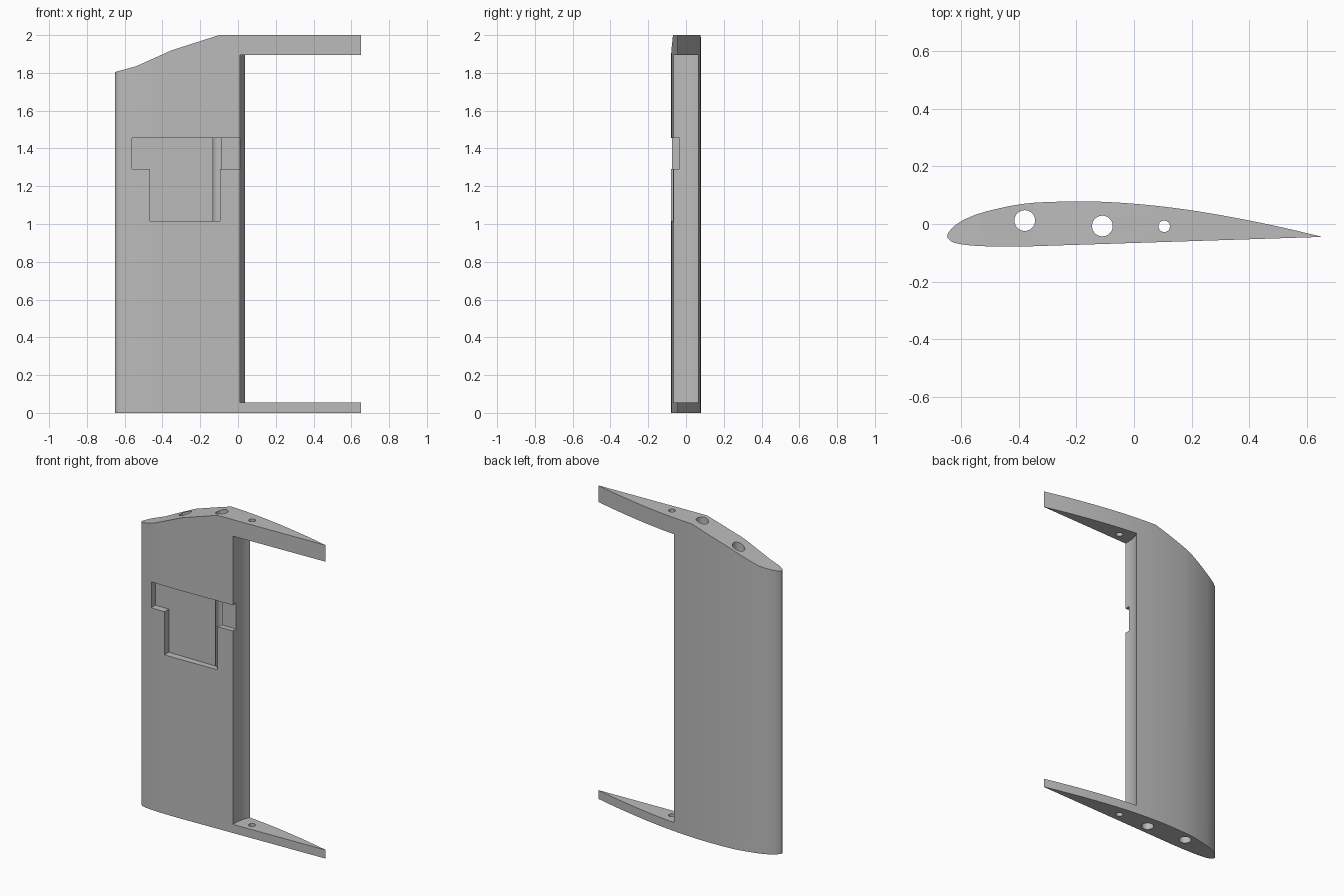
import bpy, bmesh, math
from mathutils import Vector

cube = bpy.data.objects.get("Cube")
if cube:
    bpy.data.objects.remove(cube, do_unlink=True)

grey = bpy.data.materials.new("matte_grey")
grey.use_nodes = True
GREY = (0.5, 0.5, 0.5, 1)
grey.diffuse_color = GREY
grey.node_tree.nodes["Principled BSDF"].inputs["Base Color"].default_value = GREY


def prism(name, outline, place, lo, hi):
    """Closed prism: place(a, b, depth) maps an outline point into space."""
    bm = bmesh.new()
    base = bm.faces.new([bm.verts.new(place(a, b, lo)) for a, b in outline])
    top = bmesh.ops.extrude_face_region(bm, geom=[base])["geom"]
    shift = Vector(place(0, 0, hi)) - Vector(place(0, 0, lo))
    bmesh.ops.translate(bm, vec=shift, verts=[v for v in top if isinstance(v, bmesh.types.BMVert)])
    bmesh.ops.recalc_face_normals(bm, faces=bm.faces)
    mesh = bpy.data.meshes.new(name)
    bm.to_mesh(mesh)
    bm.free()
    obj = bpy.data.objects.new(name, mesh)
    bpy.context.collection.objects.link(obj)
    mesh.materials.append(grey)
    return obj


def along_z(a, b, d):
    return (a, b, d)


def along_y(a, b, d):
    return (a, d, b)


def smooth_path(points, steps):
    """Curve through the points, open at both ends."""
    pts = [Vector(p) for p in points]
    pts = [pts[0] * 2 - pts[1]] + pts + [pts[-1] * 2 - pts[-2]]
    out = []
    for p, q, r, s in zip(pts, pts[1:], pts[2:], pts[3:]):
        for i in range(steps):
            t = i / steps
            out.append(0.5 * (2 * q + (r - p) * t + (2 * p - 5 * q + 4 * r - s) * t ** 2
                              + (3 * q - p - 3 * r + s) * t ** 3))
    return out + [pts[-2]]


# Wing section: percent of chord, percent height above the flat underside
section = [(100, .1), (90, 2.8), (80, 5.2), (70, 7.35), (60, 9.15), (50, 10.5), (40, 11.4),
           (30, 11.7), (20, 11.4), (10, 9.6), (5, 7.9), (2.5, 6.5), (1, 5.2), (0, 3.5),
           (1, 2.1), (2.5, 1.45), (5, .93), (10, .42), (20, .03), (30, 0), (65, 0), (100, 0)]
CHORD = 1.3
outline = []
for c, h in smooth_path(section, 3):
    t = c / 100
    outline.append((CHORD * (t - 0.5), CHORD * h / 100 - 0.087 + 0.042 * t))
wing = prism("wing_panel", outline, along_z, 0, 2)

# Sloping wing tip above the leading edge
cutters = [prism("tip_cutter", [(-0.8, 1.765), (-0.65, 1.805), (-0.54, 1.835), (-0.35, 1.92),
                                (-0.1, 2), (-0.1, 2.2), (-0.8, 2.2)], along_y, -0.3, 0.3)]

# Control surface bay with a hollow curved wall
cove = smooth_path([(0.014, -0.1), (0.01, -0.06), (0.012, -0.01), (0.022, 0.035),
                    (0.04, 0.073), (0.05, 0.09)], 4)
cutters.append(prism("bay_cutter", [tuple(p) for p in cove] + [(0.8, 0.09), (0.8, -0.1)],
                     along_z, 0.055, 1.895))

# Spar tubes running the full span
for x, y, r in ((-0.38, 0.012, 0.036), (-0.11, -0.007, 0.036), (0.105, -0.008, 0.02)):
    ring = [(x + r * math.cos(i * math.tau / 32), y + r * math.sin(i * math.tau / 32))
            for i in range(32)]
    cutters.append(prism("spar_cutter", ring, along_z, -0.2, 2.2))

# Stepped servo pocket in the underside, open to the bay
pocket = [(-0.56, 1.455), (-0.56, 1.29), (-0.465, 1.29), (-0.465, 1.015),
          (-0.095, 1.015), (-0.095, 1.29), (0.025, 1.29), (0.025, 1.455)]
cutters.append(prism("pocket_cutter", pocket, along_y, -0.3, -0.034))

bpy.context.view_layer.objects.active = wing
for cutter in cutters:
    cutter.hide_render = True
    mod = wing.modifiers.new(cutter.name, "BOOLEAN")
    mod.operation = "DIFFERENCE"
    mod.solver = "EXACT"
    mod.object = cutter
    bpy.ops.object.modifier_apply(modifier=mod.name)
    bpy.data.objects.remove(cutter, do_unlink=True)

# Soft skin, crisp cut edges
bpy.ops.object.select_all(action="DESELECT")
wing.select_set(True)
bpy.ops.object.shade_smooth_by_angle(angle=math.radians(25))
